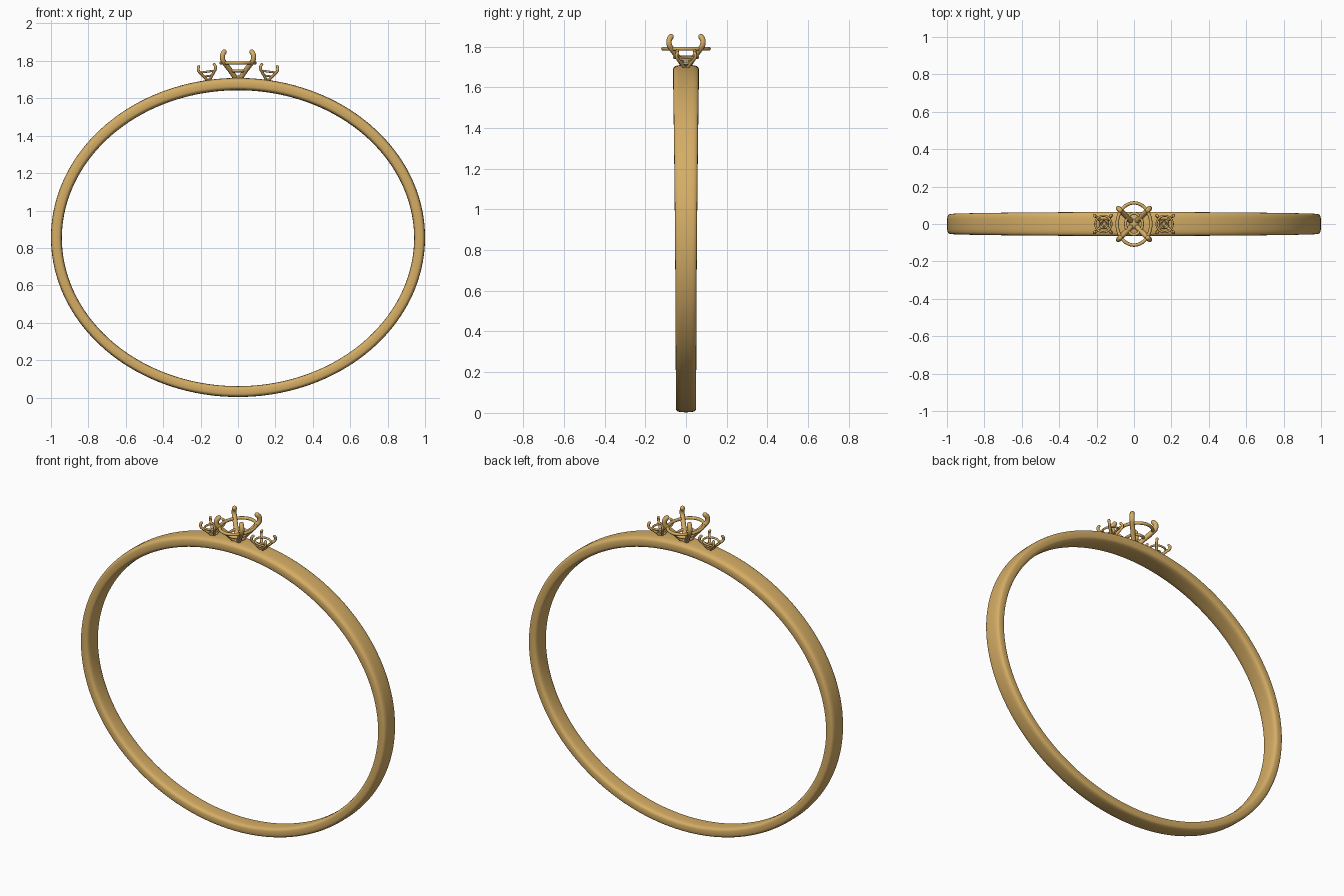
import bpy, bmesh, math
from mathutils import Matrix, Vector

cube = bpy.data.objects.get("Cube")
if cube:
    bpy.data.objects.remove(cube, do_unlink=True)

gold = bpy.data.materials.new("gold")
gold.use_nodes = True
GOLD = (0.67, 0.42, 0.13, 1)
gold.diffuse_color = GOLD
gold.node_tree.nodes["Principled BSDF"].inputs["Base Color"].default_value = GOLD


def mesh_object(name, bm, matrix=Matrix()):
    bmesh.ops.recalc_face_normals(bm, faces=bm.faces)
    for f in bm.faces:
        f.smooth = True
    me = bpy.data.meshes.new(name)
    bm.to_mesh(me)
    bm.free()
    me.materials.append(gold)
    ob = bpy.data.objects.new(name, me)
    ob.matrix_world = matrix
    bpy.context.collection.objects.link(ob)
    return ob


def skin(bm, rings, closed):
    """Bridge successive vertex loops; cap the ends when open."""
    n = len(rings[0])
    for i in range(len(rings) - (0 if closed else 1)):
        a, b = rings[i], rings[(i + 1) % len(rings)]
        for j in range(n):
            k = (j + 1) % n
            bm.faces.new((a[j], a[k], b[k], b[j]))
    if not closed:
        bm.faces.new(rings[0])
        bm.faces.new(rings[-1])


def spow(v, e):
    return math.copysign(abs(v) ** e, v)


# Oval band: soft-cornered section, widening towards the top
def make_band():
    bm, rings = bmesh.new(), []
    steps, sides = 160, 32
    for i in range(steps):
        t = math.tau * i / steps
        c, s = math.cos(t), math.sin(t)
        half_w = 0.054 + 0.007 * s + 0.003 * s * s
        half_t = 0.029 + 0.004 * max(s, 0)
        loop = []
        for j in range(sides):
            u = math.tau * j / sides
            d = half_t * (spow(math.cos(u), 0.55) - 1)
            y = half_w * spow(math.sin(u), 0.55)
            loop.append(bm.verts.new(((1 + d) * c, y, 0.856 + (0.853 + d) * s)))
        rings.append(loop)
    skin(bm, rings, True)
    return mesh_object("band", bm)


# Round wire following an oval
def make_hoop(name, rx, ry, z, r, matrix):
    bm, rings = bmesh.new(), []
    for i in range(48):
        t = math.tau * i / 48
        c, s = math.cos(t), math.sin(t)
        rings.append([bm.verts.new(((rx + r * math.cos(u)) * c, (ry + r * math.cos(u)) * s,
                                    z + r * math.sin(u)))
                      for u in (math.tau * j / 12 for j in range(12))])
    skin(bm, rings, True)
    return mesh_object(name, bm, matrix)


# Claw swept in a vertical plane through the head axis, with a domed tip
def make_prong(name, path, r, angle, matrix):
    pts = [Vector((x, 0, z)) for x, z in path]
    curve = []
    for i in range(len(pts) - 1):
        a, b = pts[max(i - 1, 0)], pts[i]
        c, d = pts[i + 1], pts[min(i + 2, len(pts) - 1)]
        for k in range(5):
            t = k / 5
            curve.append(0.5 * (2 * b + (c - a) * t + (2 * a - 5 * b + 4 * c - d) * t ** 2
                                + (3 * b - a - 3 * c + d) * t ** 3))
    curve.append(pts[-1])
    radii = [r] * len(curve)
    end = (curve[-1] - curve[-2]).normalized()
    for a in (0.4, 0.8, 1.2, 1.45):
        curve.append(pts[-1] + end * r * math.sin(a))
        radii.append(r * math.cos(a))
    bm, rings = bmesh.new(), []
    side = Vector((0, 1, 0))
    for i, p in enumerate(curve):
        tan = (curve[min(i + 1, len(curve) - 1)] - curve[max(i - 1, 0)]).normalized()
        nor = tan.cross(side)
        rings.append([bm.verts.new(p + radii[i] * (nor * math.cos(u) + side * math.sin(u)))
                      for u in (math.tau * j / 12 for j in range(12))])
    skin(bm, rings, False)
    return mesh_object(name, bm, matrix @ Matrix.Rotation(angle, 4, "Z"))


# Four-claw stone setting: gallery hoop, lower hoop, claws and a foot
CLAW = [(0.012, -0.01), (0.045, 0.027), (0.088, 0.068), (0.114, 0.095), (0.117, 0.122), (0.104, 0.139)]


def make_head(name, x, size, rx, ry, wire):
    slope = math.atan(0.853 * x / math.sqrt(1 - x * x))
    z = 0.856 + 0.853 * math.sqrt(1 - x * x)
    m = (Matrix.Translation((x, 0, z)) @ Matrix.Rotation(slope, 4, "Y")
         @ Matrix.Scale(size, 4))
    make_hoop(name + "_gallery_hoop", rx, ry, 0.08, wire, m)
    make_hoop(name + "_lower_hoop", rx * 0.5, ry * 0.5, 0.038, wire * 0.9, m)
    for i in range(4):
        make_prong(f"{name}_prong_{i + 1}", CLAW, 0.0135, math.radians(45 + 90 * i), m)
    bm = bmesh.new()
    bmesh.ops.create_uvsphere(bm, u_segments=20, v_segments=10, radius=0.026,
                              matrix=Matrix.Diagonal((1, 1, 0.5, 1)))
    mesh_object(name + "_foot", bm, m)


make_band()
make_head("centre_head", 0, 1, 0.09, 0.113, 0.009)
for label, sx in (("left", 1), ("right", -1)):
    make_head(label + "_side_head", sx * 0.158, 0.56, 0.078, 0.078, 0.010)
